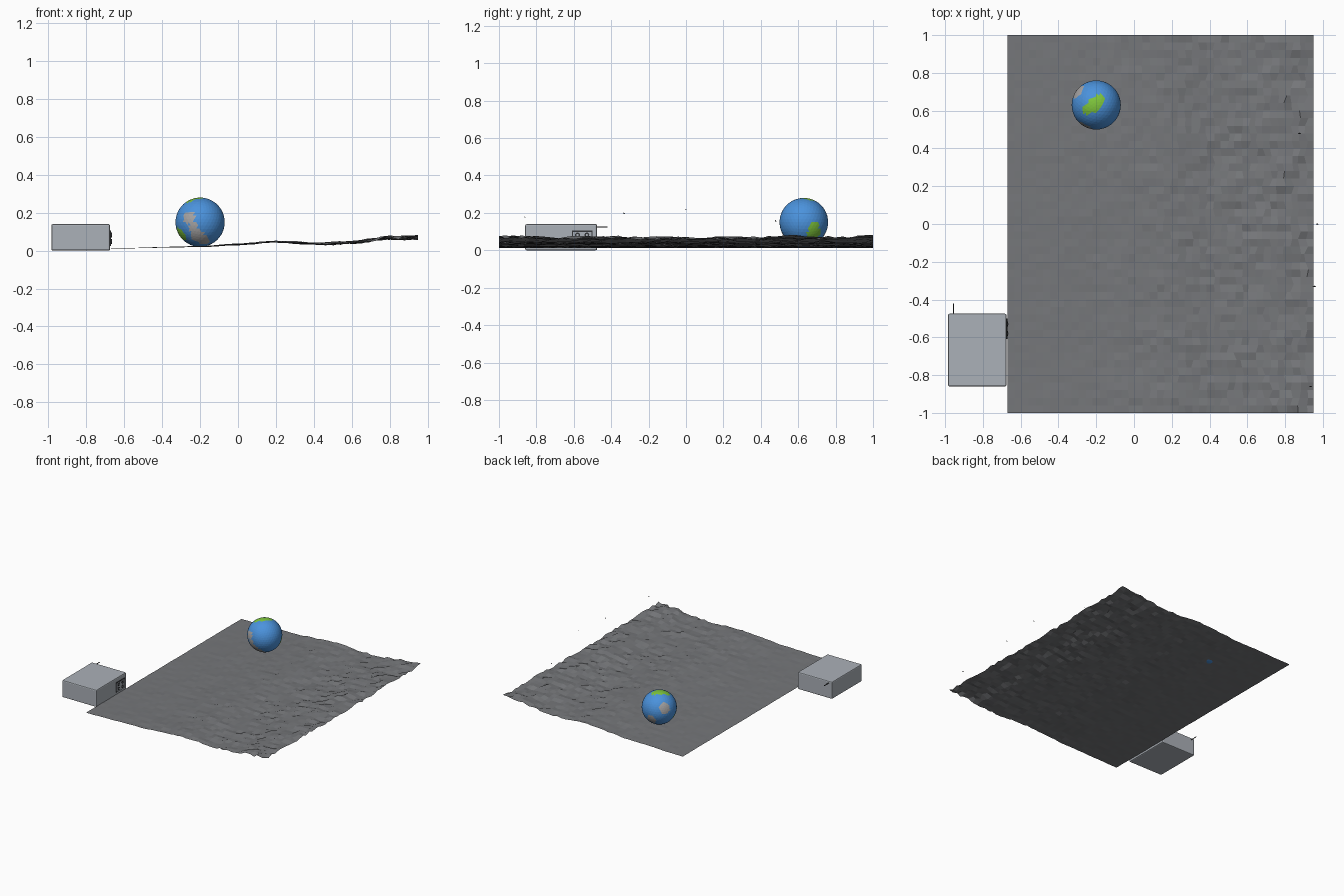
import bpy, bmesh, math, random
from mathutils import Vector, noise

random.seed(4)
cube = bpy.data.objects.get("Cube")
if cube:
    bpy.data.objects.remove(cube)


def material(name, rgb):
    m = bpy.data.materials.new(name)
    m.use_nodes = True
    m.diffuse_color = (*rgb, 1)
    m.node_tree.nodes["Principled BSDF"].inputs["Base Color"].default_value = (*rgb, 1)
    return m


SLATE = material("slate grey", (0.18, 0.185, 0.195))
STEEL = material("light steel", (0.41, 0.44, 0.48))
DARK = material("dark grey", (0.035, 0.037, 0.04))
BLUE = material("ocean blue", (0.07, 0.29, 0.72))
GREEN = material("land green", (0.21, 0.56, 0.045))
ROCK = material("land grey", (0.38, 0.37, 0.37))


def finish(name, bm, *mats):
    mesh = bpy.data.meshes.new(name)
    bm.to_mesh(mesh)
    bm.free()
    for m in mats:
        mesh.materials.append(m)
    obj = bpy.data.objects.new(name, mesh)
    bpy.context.collection.objects.link(obj)
    return obj


def box(name, lo, hi, mat, bevel=0):
    lo, hi = Vector(lo), Vector(hi)
    bm = bmesh.new()
    bmesh.ops.create_cube(bm, size=1)
    for v in bm.verts:
        v.co = (lo + hi) / 2 + v.co * (hi - lo)
    obj = finish(name, bm, mat)
    if bevel:
        mod = obj.modifiers.new("soft_edges", "BEVEL")
        mod.width, mod.segments = bevel, 2
    return obj


def cylinder(name, centre, radius, depth, axis, mat, sides=16):
    bm = bmesh.new()
    bmesh.ops.create_cone(bm, cap_ends=True, segments=sides,
                          radius1=radius, radius2=radius, depth=depth)
    obj = finish(name, bm, mat)
    obj.location = centre
    obj.rotation_mode = "QUATERNION"
    obj.rotation_quaternion = Vector((0, 0, 1)).rotation_difference(Vector(axis))
    return obj


# Rolling ground sheet, rougher towards its left edge
X0, X1 = -0.67, 0.95
PROFILE = [(-0.67, 0.012), (-0.2, 0.021), (0, 0.033), (0.2, 0.047),
           (0.45, 0.036), (0.6, 0.043), (0.8, 0.066), (0.95, 0.068)]


def ground_height(x):
    for (xa, za), (xb, zb) in zip(PROFILE, PROFILE[1:]):
        if x <= xb:
            t = (x - xa) / (xb - xa)
            t = t * t * (3 - 2 * t)
            return za + (zb - za) * t
    return PROFILE[-1][1]


bm = bmesh.new()
bmesh.ops.create_grid(bm, x_segments=43, y_segments=50, size=1)
for v in bm.verts:
    t = (v.co.x + 1) / 2
    x = X0 + t * (X1 - X0)
    rough = 0.001 + 0.009 * t ** 1.6
    swell = noise.noise(Vector((x * 5, v.co.y * 5, 0))) * 0.011 * t
    shift = random.uniform(-1, 1) * 0.012 * t if 0 < t < 0.99 else 0
    v.co.z = ground_height(x) + swell + random.uniform(-1, 1) * rough
    v.co.x = x + shift
finish("ground_sheet", bm, SLATE)

# Globe with land patches chosen by direction from its centre
PATCHES = [  # x, y, z, angular radius, material index
    (-0.1, 0.0, 1, 0.3, 1), (-0.35, -0.2, 0.9, 0.22, 1), (0.13, 0.2, 0.95, 0.24, 1),
    (-0.8, -0.35, -0.5, 0.3, 1), (0.88, 0.42, -0.2, 0.24, 1), (0.8, 0.45, -0.5, 0.33, 1),
    (-0.45, -0.85, 0.18, 0.27, 2), (-0.28, -0.9, -0.2, 0.2, 2),
    (-0.1, -0.8, -0.55, 0.3, 2), (0.15, -0.6, -0.75, 0.25, 2),
    (-0.78, 0.54, 0.32, 0.33, 2), (-0.08, 0.89, -0.43, 0.3, 2)]
bm = bmesh.new()
bmesh.ops.create_icosphere(bm, subdivisions=4, radius=0.13)
for f in bm.faces:
    d = f.calc_center_median().normalized()
    for x, y, z, r, index in PATCHES:
        if d.angle(Vector((x, y, z))) < r:
            f.material_index = index
globe = finish("globe", bm, BLUE, GREEN, ROCK)
globe.location = (-0.2, 0.63, 0.15)

# Machine case with a control panel on its side and a thin rod at the back
box("case", (-0.985, -0.86, 0), (-0.675, -0.475, 0.14), STEEL, 0.008)
box("panel_frame", (-0.68, -0.61, 0.025), (-0.671, -0.5, 0.105), DARK)
box("panel_plate", (-0.675, -0.604, 0.031), (-0.669, -0.506, 0.099), STEEL)
for row, z in enumerate((0.048, 0.082)):
    for col, y in enumerate((-0.58, -0.53)):
        cylinder(f"dial_{row}_{col}", (-0.669, y, z), 0.013, 0.006, (1, 0, 0), DARK)
        cylinder(f"dial_cap_{row}_{col}", (-0.667, y, z), 0.006, 0.006, (1, 0, 0), STEEL)
cylinder("rod", (-0.955, -0.45, 0.125), 0.003, 0.06, (0, 1, 0), DARK, 8)

# Small birds, each a pair of raised wings
for i, place in enumerate([(0.876, 0.48, 0.155), (0.935, -0.86, 0.175),
                           (0.955, -0.33, 0.195), (0.97, 0, 0.215)]):
    bm = bmesh.new()
    nose, tail = bm.verts.new((0, 0.004, 0)), bm.verts.new((0, -0.004, 0))
    for side in (-1, 1):
        bm.faces.new((nose, tail, bm.verts.new((side * 0.01, -0.003, 0.006))))
    finish(f"bird_{i + 1}", bm, DARK).location = place
